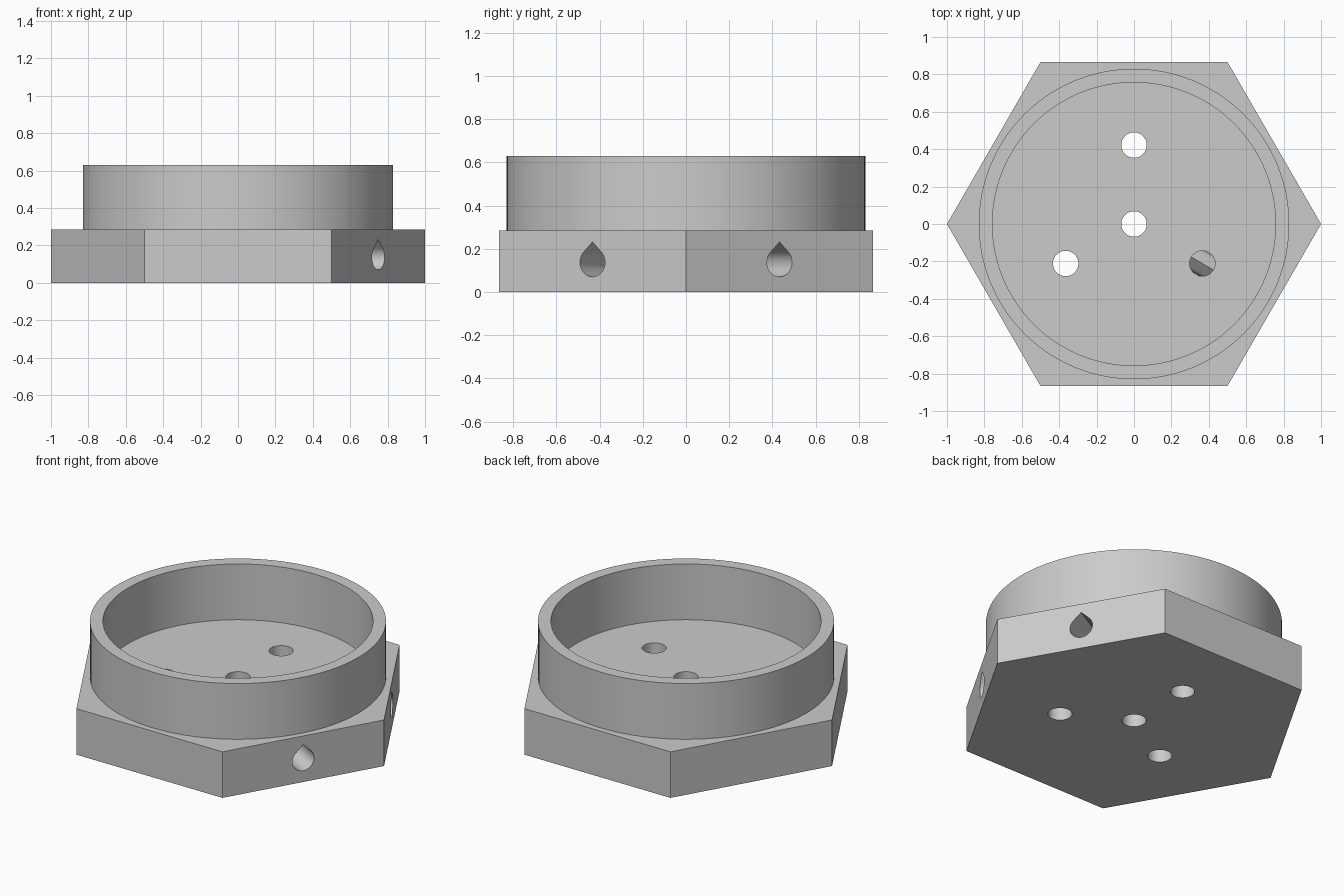
import bpy, bmesh
from math import sin, cos, pi, radians
from mathutils import Matrix

default = bpy.data.objects.get("Cube")
if default:
    bpy.data.objects.remove(default, do_unlink=True)

BASE_H, TOP_H = 0.285, 0.63
HOLE_R, HOLE_DIST = 0.068, 0.422
CHANNEL_Z = 0.137

grey = bpy.data.materials.new("plain grey")
grey.use_nodes = True
colour = (0.6, 0.6, 0.6, 1)
grey.diffuse_color = colour
grey.node_tree.nodes["Principled BSDF"].inputs["Base Color"].default_value = colour


def circle(r, n):
    return [(r * cos(2 * pi * i / n), r * sin(2 * pi * i / n)) for i in range(n)]


def teardrop(r, n=36):
    """Three quarters of a circle closed by a pointed roof (local +y is up)."""
    arc = [radians(135 + 270 * i / n) for i in range(n + 1)]
    return [(r * cos(a), r * sin(a)) for a in arc] + [(0, r * 2 ** 0.5)]


def prism(name, profile, z0, z1, matrix=Matrix(), caps=True, inward=False):
    """Extrude a profile along local z and place it with a matrix."""
    bm = bmesh.new()
    low, high = [[bm.verts.new((x, y, z)) for x, y in profile] for z in (z0, z1)]
    n = len(profile)
    for i in range(n):
        j = (i + 1) % n
        bm.faces.new((low[i], low[j], high[j], high[i]))
    if caps:
        bm.faces.new(low[::-1])
        bm.faces.new(high)
    if inward:
        bmesh.ops.reverse_faces(bm, faces=bm.faces[:])
    bm.transform(matrix)
    return finish(name, bm)


def finish(name, bm):
    mesh = bpy.data.meshes.new(name)
    bm.to_mesh(mesh)
    bm.free()
    mesh.materials.append(grey)
    obj = bpy.data.objects.new(name, mesh)
    bpy.context.collection.objects.link(obj)
    return obj


def activate(obj):
    bpy.ops.object.select_all(action="DESELECT")
    obj.select_set(True)
    bpy.context.view_layer.objects.active = obj


def cut(obj, cutter):
    cutter.hide_render = True
    mod = obj.modifiers.new("cut", "BOOLEAN")
    mod.operation, mod.solver, mod.object = "DIFFERENCE", "EXACT", cutter
    activate(obj)
    bpy.ops.object.modifier_apply(modifier=mod.name)
    bpy.data.objects.remove(cutter, do_unlink=True)


def smooth(obj):
    activate(obj)
    bpy.ops.object.shade_smooth_by_angle(angle=radians(30))


def radial(degrees):
    """Local z points outward at the given bearing, local y points up."""
    return (Matrix.Translation((0, 0, CHANNEL_Z)) @ Matrix.Rotation(radians(degrees), 4, "Z")
            @ Matrix(((0, 0, 1, 0), (1, 0, 0, 0), (0, 1, 0, 0), (0, 0, 0, 1))))


# Hexagonal base
base = prism("hex_base", circle(1, 6), 0, BASE_H)

# Vertical through holes: one central, three around it
spots = [(0, 0)] + [(HOLE_DIST * cos(radians(a)), HOLE_DIST * sin(radians(a))) for a in (90, 210, 330)]
for x, y in spots:
    cut(base, prism("hole_cutter", circle(HOLE_R, 48), -0.1, BASE_H + 0.1, Matrix.Translation((x, y, 0))))

# Teardrop side channels, one to an outer hole and one to the central hole
for bearing, inner in ((-30, HOLE_DIST), (30, 0)):
    cut(base, prism("channel_cutter", teardrop(HOLE_R - 0.001), inner, 1.1, radial(bearing)))
smooth(base)

# Channel wall that continues across the outer hole
liner = prism("channel_liner", teardrop(HOLE_R - 0.002), HOLE_DIST - HOLE_R, HOLE_DIST + HOLE_R,
              radial(-30), caps=False, inward=True)
smooth(liner)

# Round rim standing on the base, which forms its floor
bm = bmesh.new()
section = [(0.83, BASE_H), (0.83, TOP_H), (0.757, TOP_H), (0.757, BASE_H)]
verts = [bm.verts.new((r, 0, z)) for r, z in section]
edges = [bm.edges.new(pair) for pair in zip(verts, verts[1:])]
bmesh.ops.spin(bm, geom=verts + edges, cent=(0, 0, 0), axis=(0, 0, 1), angle=2 * pi, steps=128)
bmesh.ops.remove_doubles(bm, verts=bm.verts[:], dist=0.0001)
bmesh.ops.recalc_face_normals(bm, faces=bm.faces[:])
# The open sheet must face outward
outer = max(bm.faces, key=lambda f: f.calc_center_median().to_2d().length)
if outer.normal.dot(outer.calc_center_median()) < 0:
    bmesh.ops.reverse_faces(bm, faces=bm.faces[:])
smooth(finish("round_rim", bm))
